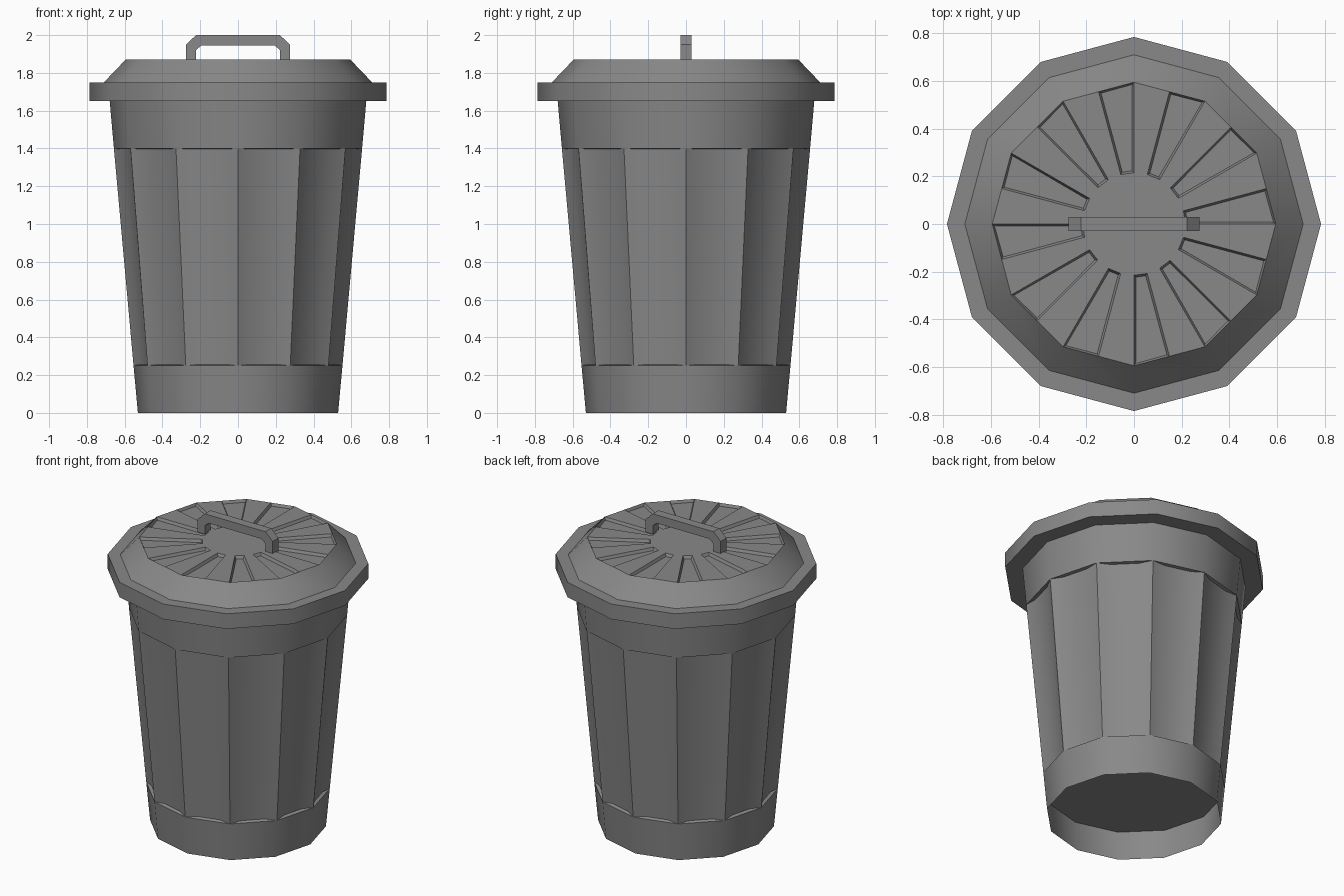
import bpy, bmesh, math
from mathutils import Vector

if "Cube" in bpy.data.objects:
    bpy.data.objects.remove(bpy.data.objects["Cube"])

N = 12
STEP = 2 * math.pi / N

grey = bpy.data.materials.new("metal_grey")
grey.diffuse_color = (0.25, 0.25, 0.25, 1)
grey.use_nodes = True
grey.node_tree.nodes["Principled BSDF"].inputs["Base Color"].default_value = grey.diffuse_color


def polar(r, z, k):
    """Point on the 12-sided outline; k counts corners, fractions lie by angle."""
    return Vector((r * math.cos(k * STEP), r * math.sin(k * STEP), z))


def ring(bm, r, z):
    return [bm.verts.new(polar(r, z, k)) for k in range(N)]


def bridge(bm, low, high):
    return [bm.faces.new((low[k], low[(k + 1) % N], high[(k + 1) % N], high[k]))
            for k in range(N)]


def finish(bm, name, smooth=True):
    me = bpy.data.meshes.new(name)
    bm.normal_update()
    bm.to_mesh(me)
    bm.free()
    me.materials.append(grey)
    ob = bpy.data.objects.new(name, me)
    bpy.context.collection.objects.link(ob)
    if smooth:
        bpy.ops.object.select_all(action='DESELECT')
        ob.select_set(True)
        bpy.context.view_layer.objects.active = ob
        bpy.ops.object.shade_smooth_by_angle(angle=math.radians(31))
    return ob


# Tapered body with a shallow recessed panel on every side
bm = bmesh.new()
rings = [ring(bm, r, z) for r, z in ((0.53, 0), (0.553, 0.25), (0.657, 1.4), (0.68, 1.66))]
bridge(bm, rings[0], rings[1])
bridge(bm, rings[2], rings[3])
for k in range(N):
    j = (k + 1) % N
    outer = [rings[1][k], rings[1][j], rings[2][j], rings[2][k]]
    a, b, c, d = [v.co for v in outer]
    push = (b - a).cross(d - a).normalized() * -0.02
    inner = []
    for s, t in ((0.25, 0.005), (0.75, 0.005), (0.75, 0.995), (0.25, 0.995)):
        inner.append(bm.verts.new(a.lerp(b, s).lerp(d.lerp(c, s), t) + push))
    bm.faces.new(inner)
    for e in range(4):
        f = (e + 1) % 4
        bm.faces.new((outer[e], outer[f], inner[f], inner[e]))
finish(bm, "can_body")

# Raised floor inside the open foot
bm = bmesh.new()
bm.faces.new(list(reversed(ring(bm, 0.547, 0.2))))
finish(bm, "can_floor", False)

# Lid: rim, sloped shoulder and a flat top with recessed wedges
bm = bmesh.new()
r0, r1, r2, top = [ring(bm, r, z) for r, z in
                   ((0.785, 1.65), (0.785, 1.75), (0.71, 1.75), (0.595, 1.87))]
bm.faces.new(list(reversed(r0)))
bridge(bm, r0, r1)
bridge(bm, r1, r2)
mid = [bm.verts.new((top[k].co + top[(k + 1) % N].co) / 2) for k in range(N)]
hub_a = [bm.verts.new(polar(0.215, 1.87, k)) for k in range(N)]
hub_b = [bm.verts.new(polar(0.215, 1.87, k + 0.5)) for k in range(N)]
wedges = []
for k in range(N):
    j = (k + 1) % N
    bm.faces.new((r2[k], r2[j], top[j], mid[k], top[k]))
    wedges.append(bm.faces.new((top[k], mid[k], hub_b[k], hub_a[k])))
    bm.faces.new((mid[k], top[j], hub_a[j], hub_b[k]))
bm.faces.new([v for pair in zip(hub_a, hub_b) for v in pair])
bm.normal_update()
bmesh.ops.inset_individual(bm, faces=wedges, thickness=0.012, depth=-0.018)
finish(bm, "lid")

# Chamfered handle: half outline mirrored, then extruded in y
outer = [(0.275, 1.865), (0.275, 1.95), (0.222, 2.0)]
inner = [(0.222, 1.865), (0.222, 1.92), (0.195, 1.945)]
outer += [(-x, z) for x, z in reversed(outer)]
inner += [(-x, z) for x, z in reversed(inner)]
bm = bmesh.new()
front_o, front_i, back_o, back_i = [
    [bm.verts.new((x, y, z)) for x, z in path]
    for y in (-0.03, 0.03) for path in (outer, inner)]
loops = [front_o, back_o, back_i, front_i]
for s in range(4):
    p, q = loops[s], loops[(s + 1) % 4]
    for k in range(5):
        bm.faces.new((p[k], p[k + 1], q[k + 1], q[k]))
for k in (0, 5):
    bm.faces.new([l[k] for l in loops])
bmesh.ops.recalc_face_normals(bm, faces=bm.faces)
finish(bm, "lid_handle", False)
